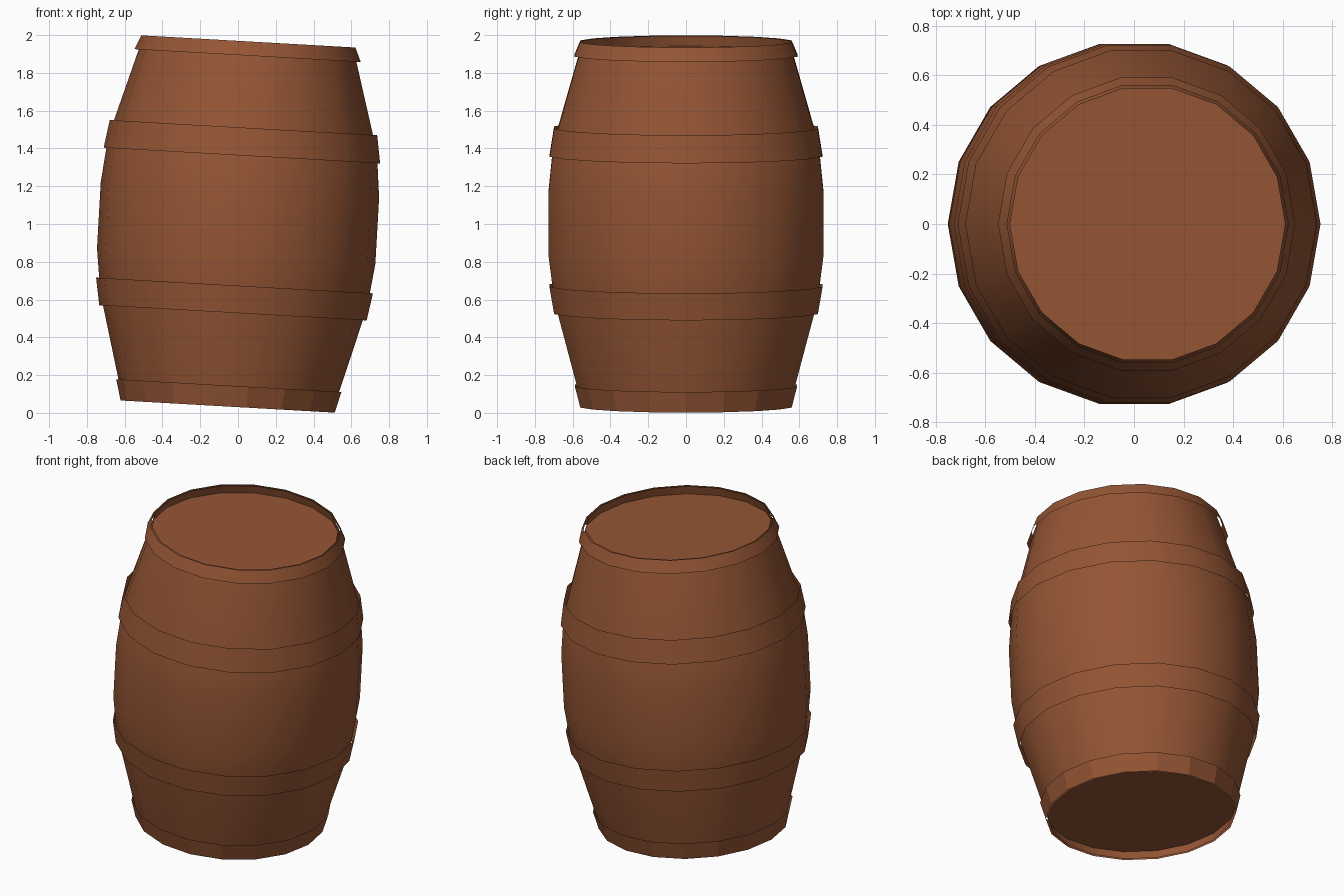
import bpy, bmesh, math

if "Cube" in bpy.data.objects:
    bpy.data.objects.remove(bpy.data.objects["Cube"])

SIDES = 18
TILT = math.radians(3.25)

wood = bpy.data.materials.new("brown_wood")
wood.diffuse_color = (0.30, 0.092, 0.035, 1)
wood.use_nodes = True
wood.node_tree.nodes["Principled BSDF"].inputs["Base Color"].default_value = wood.diffuse_color


def revolve(name, profile, smooth=True):
    """Spin a bottom-to-top (radius, height) profile; radius 0 closes with a flat disc."""
    bm = bmesh.new()
    rings = []
    for r, h in profile:
        rings.append([bm.verts.new((r * math.cos(2 * math.pi * i / SIDES),
                                    r * math.sin(2 * math.pi * i / SIDES), h))
                      for i in range(SIDES)])
    for lo, hi in zip(rings, rings[1:]):
        for i in range(SIDES):
            j = (i + 1) % SIDES
            bm.faces.new((lo[i], lo[j], hi[j], hi[i]))
    return finish(name, bm, smooth)


def disc(name, r, h, up):
    bm = bmesh.new()
    ring = [bm.verts.new((r * math.cos(2 * math.pi * i / SIDES),
                          r * math.sin(2 * math.pi * i / SIDES), h))
            for i in range(SIDES)]
    bm.faces.new(ring if up else ring[::-1])
    return finish(name, bm, False)


def finish(name, bm, smooth):
    me = bpy.data.meshes.new(name)
    bm.to_mesh(me)
    bm.free()
    for p in me.polygons:
        p.use_smooth = smooth
    me.materials.append(wood)
    ob = bpy.data.objects.new(name, me)
    # the whole barrel leans slightly to the right
    ob.location = (0, 0, 1)
    ob.rotation_euler = (0, TILT, 0)
    bpy.context.collection.objects.link(ob)
    return ob


# Bulging stave wall
revolve("barrel_wall", [(0.556, -0.966), (0.708, -0.40), (0.738, -0.17),
                        (0.738, 0.18), (0.713, 0.42), (0.556, 0.966)])

# Recessed ends
disc("top_lid", 0.571, 0.911, True)
disc("bottom_lid", 0.571, -0.911, False)

# Thin hoops standing just off the wall
revolve("bottom_hoop", [(0.568, -0.968), (0.597, -0.857)], smooth=False)
revolve("lower_hoop", [(0.709, -0.471), (0.734, -0.326)])
revolve("upper_hoop", [(0.733, 0.363), (0.709, 0.511)])
revolve("top_hoop", [(0.600, 0.893), (0.568, 0.968)])
